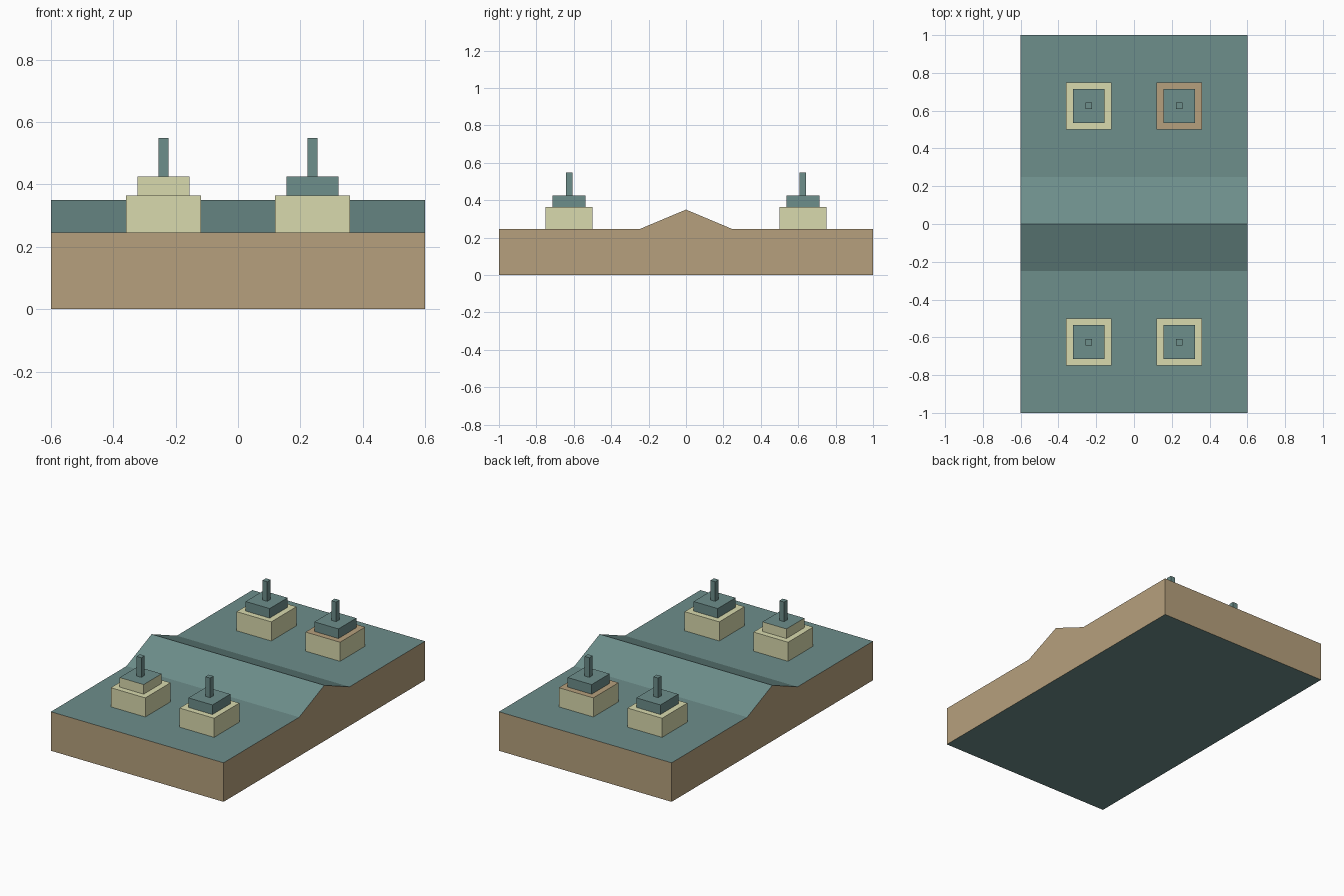
import bpy, bmesh

if "Cube" in bpy.data.objects:
    bpy.data.objects.remove(bpy.data.objects["Cube"])


def material(name, rgb):
    """Flat material from an sRGB colour (0-255)."""
    def lin(c):
        c /= 255
        return c / 12.92 if c <= 0.04045 else ((c + 0.055) / 1.055) ** 2.4
    m = bpy.data.materials.new(name)
    m.diffuse_color = (*[lin(c) for c in rgb], 1)
    m.use_nodes = True
    m.node_tree.nodes["Principled BSDF"].inputs["Base Color"].default_value = m.diffuse_color
    return m


TEAL = material("teal", (109, 142, 139))
BROWN = material("brown", (182, 160, 125))
CREAM = material("cream", (217, 218, 174))


def finish(name, bm, side, cap):
    """Side colour on upright faces, cap colour on top and bottom faces."""
    bmesh.ops.recalc_face_normals(bm, faces=bm.faces)
    for f in bm.faces:
        f.material_index = 1 if abs(f.normal.z) > 0.5 else 0
    mesh = bpy.data.meshes.new(name)
    bm.to_mesh(mesh)
    bm.free()
    mesh.materials.append(side)
    mesh.materials.append(cap)
    obj = bpy.data.objects.new(name, mesh)
    bpy.context.collection.objects.link(obj)
    return obj


def box(name, x, y, z0, z1, wx, wy, side, cap):
    bm = bmesh.new()
    bmesh.ops.create_cube(bm, size=1)
    for v in bm.verts:
        v.co = (x + v.co.x * wx, y + v.co.y * wy, z0 + (v.co.z + 0.5) * (z1 - z0))
    return finish(name, bm, side, cap)


# Base slab with a ridge across the middle: side profile extruded along x
DECK = 0.245
profile = [(-1, 0), (1, 0), (1, DECK), (0.25, DECK), (0, 0.35), (-0.25, DECK), (-1, DECK)]
bm = bmesh.new()
face = bm.faces.new([bm.verts.new((-0.6, y, z)) for y, z in profile])
new = bmesh.ops.extrude_face_region(bm, geom=[face])["geom"]
bmesh.ops.translate(bm, vec=(1.2, 0, 0),
                    verts=[g for g in new if isinstance(g, bmesh.types.BMVert)])
finish("ridged_base", bm, BROWN, TEAL)

# Four stepped pedestals with posts, two of them with odd colours
for px, sx in (("left", -1), ("right", 1)):
    for py, sy in (("front", -1), ("back", 1)):
        x, y = 0.239 * sx, 0.625 * sy
        tag = f"{py}_{px}"
        lower_cap = BROWN if tag == "back_right" else CREAM
        upper_side = CREAM if tag == "front_left" else TEAL
        box(f"pedestal_{tag}", x, y, DECK, 0.365, 0.24, 0.25, CREAM, lower_cap)
        box(f"step_{tag}", x, y, 0.365, 0.425, 0.167, 0.178, upper_side, TEAL)
        box(f"post_{tag}", x, y, 0.425, 0.548, 0.033, 0.034, TEAL, TEAL)
